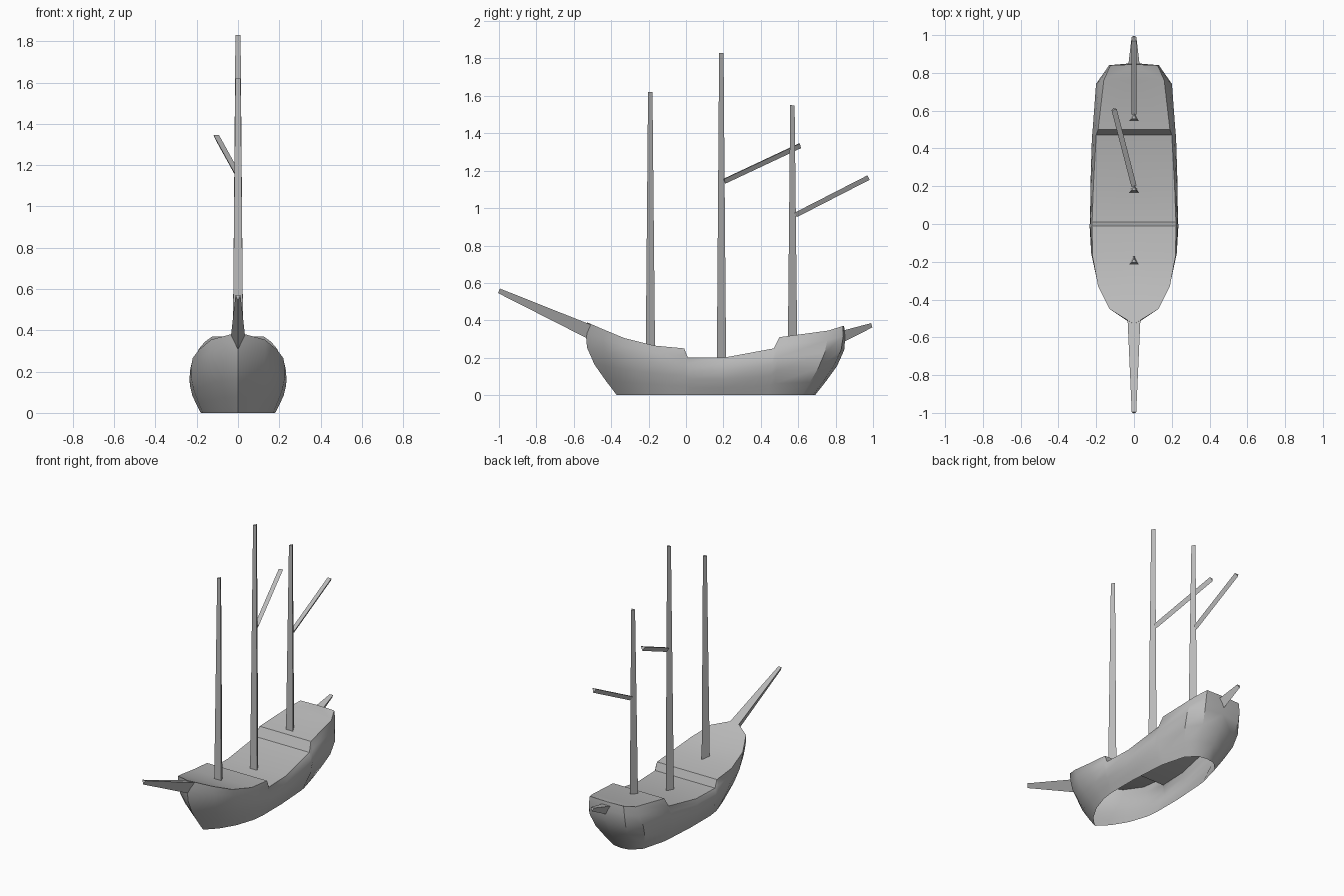
import bpy, bmesh, math
from mathutils import Vector

cube = bpy.data.objects.get("Cube")
if cube:
    bpy.data.objects.remove(cube, do_unlink=True)

grey = bpy.data.materials.new("plain_grey")
grey.use_nodes = True
colour = (0.5, 0.5, 0.5, 1)
grey.diffuse_color = colour
grey.node_tree.nodes["Principled BSDF"].inputs["Base Color"].default_value = colour


def make_object(name, bm, smooth_angle=None):
    bmesh.ops.recalc_face_normals(bm, faces=bm.faces)
    mesh = bpy.data.meshes.new(name)
    bm.to_mesh(mesh)
    bm.free()
    mesh.materials.append(grey)
    obj = bpy.data.objects.new(name, mesh)
    bpy.context.collection.objects.link(obj)
    if smooth_angle:
        bpy.ops.object.select_all(action='DESELECT')
        obj.select_set(True)
        bpy.context.view_layer.objects.active = obj
        bpy.ops.object.shade_smooth_by_angle(angle=math.radians(smooth_angle))
    return obj


def spar(name, start, end, flat_side, start_width, end_width, depth=0.95):
    """Tapered three-sided pole; flat_side is where its flat face looks.
    start and end give the middle of that flat face."""
    start, end = Vector(start), Vector(end)
    axis = (end - start).normalized()
    flat = Vector(flat_side)
    flat = (flat - axis * flat.dot(axis)).normalized()
    side = axis.cross(flat)
    bm = bmesh.new()
    rings = []
    for centre, width in ((start, start_width), (end, end_width)):
        corners = (centre + side * width / 2, centre - side * width / 2,
                   centre - flat * width * depth)
        rings.append([bm.verts.new(c) for c in corners])
    for i in range(3):
        j = (i + 1) % 3
        bm.faces.new((rings[0][i], rings[0][j], rings[1][j], rings[1][i]))
    bm.faces.new(rings[0])
    bm.faces.new(rings[1])
    return make_object(name, bm)


# Hull stations, bow to stern:
# rail x, y, z, bottom x, y, outward bulge x, y
stations = [
    (0, -.53, .39, 0, -.37, 0, -.055),
    (.13, -.45, .355, .07, -.3, .02, -.03),
    (.19, -.33, .305, .13, -.2, .02, -.01),
    (.22, -.17, .265, .17, -.08, .025, 0),
    (.222, -.01, .25, .18, 0, .028, 0),
    (.222, .01, .2, .18, .02, .025, 0),
    (.215, .2, .2, .18, .2, .028, 0),
    (.2, .47, .25, .165, .44, .035, 0),
    (.19, .5, .31, .16, .47, .04, 0),
    (.16, .76, .345, .12, .62, .055, .03),
    (.125, .84, .37, .06, .68, .03, .045),
    (0, .845, .37, 0, .69, 0, .055),
]
# Height fraction and share of the bulge, from open bottom to rail
levels = [(0, 0), (.2, .5), (.42, .95), (.65, 1), (.85, .55), (1, 0)]

bm = bmesh.new()
columns = []
for x, y, z, low_x, low_y, out_x, out_y in stations:
    column = []
    for t, bulge in levels:
        column.append(bm.verts.new((low_x + (x - low_x) * t + out_x * bulge,
                                    low_y + (y - low_y) * t + out_y * bulge,
                                    z * t)))
    column.append(bm.verts.new((0, y, z)))  # deck centreline
    columns.append(column)
for a, b in zip(columns, columns[1:]):
    for i in range(len(levels)):
        bm.faces.new((a[i], b[i], b[i + 1], a[i + 1]))
bmesh.ops.remove_doubles(bm, verts=bm.verts, dist=0.001)
bmesh.ops.mirror(bm, geom=bm.verts[:] + bm.edges[:] + bm.faces[:],
                 axis='X', merge_dist=0.001)
make_object("hull", bm, 32)

# Masts, flat face forward
front, up = (0, -1, 0), (0, 0, 1)
for name, y, foot, top in (("fore_mast", -.215, .25, 1.62),
                           ("main_mast", .165, .19, 1.83),
                           ("rear_mast", .545, .3, 1.55)):
    spar(name, (0, y, foot), (0, y + .012, top), front, .052, .025)

# Slanted spars behind the masts, flat face up
spar("main_gaff", (0, .2, 1.155), (-.105, .605, 1.345), up, .028, .028)
spar("rear_gaff", (0, .58, .975), (0, .97, 1.175), up, .028, .028)

# Bowsprit and stern boom
spar("bowsprit", (0, -.48, .365), (0, -.995, .57), up, .07, .024, 1.1)
spar("stern_boom", (0, .8, .335), (0, .99, .385), up, .07, .025)
